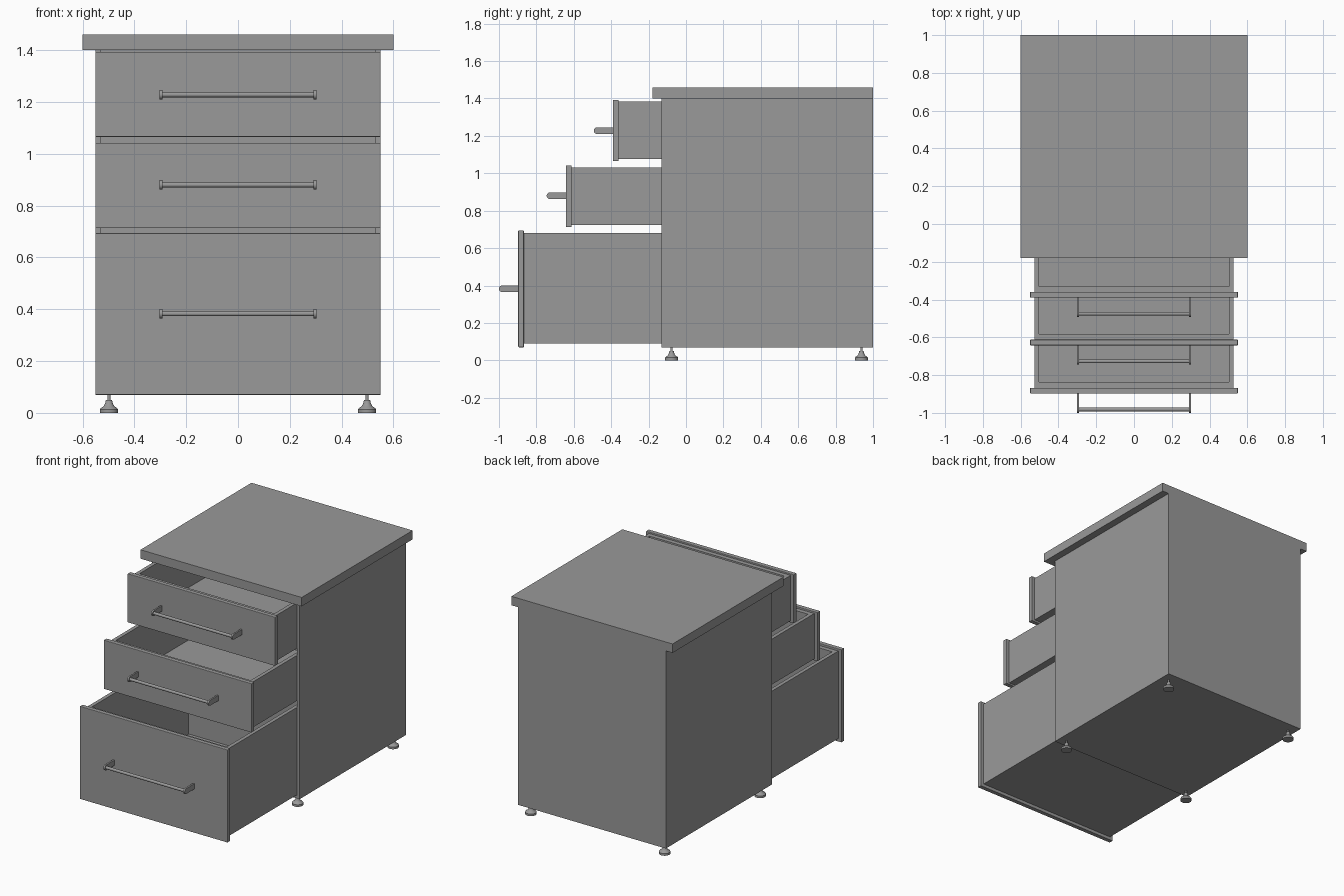
import bpy, bmesh, math
from mathutils import Matrix

if "Cube" in bpy.data.objects:
    bpy.data.objects.remove(bpy.data.objects["Cube"], do_unlink=True)

grey = bpy.data.materials.new("plain grey")
grey.use_nodes = True
colour = (0.32, 0.32, 0.32, 1)
grey.diffuse_color = colour
grey.node_tree.nodes["Principled BSDF"].inputs["Base Color"].default_value = colour


def finish(name, bm, smooth=False):
    bmesh.ops.recalc_face_normals(bm, faces=bm.faces)
    mesh = bpy.data.meshes.new(name)
    bm.to_mesh(mesh)
    bm.free()
    mesh.materials.append(grey)
    obj = bpy.data.objects.new(name, mesh)
    bpy.context.collection.objects.link(obj)
    if smooth:
        bpy.ops.object.select_all(action='DESELECT')
        obj.select_set(True)
        bpy.context.view_layer.objects.active = obj
        bpy.ops.object.shade_smooth_by_angle(angle=math.radians(35))
    return obj


def add_box(bm, x, y, z):
    """Add a box from (low, high) ranges."""
    spans = (x, y, z)
    centre = [(a + b) / 2 for a, b in spans]
    size = [b - a for a, b in spans]
    matrix = Matrix.Translation(centre) @ Matrix.Diagonal((*size, 1))
    bmesh.ops.create_cube(bm, size=1, matrix=matrix)


def boxes(name, parts):
    bm = bmesh.new()
    for part in parts:
        add_box(bm, *part)
    return finish(name, bm)


# Cabinet shell, open at the front
W, FRONT, BACK, BASE, TOP, T = 0.55, -0.13, 1.0, 0.07, 1.40, 0.02
boxes("worktop", [((-0.6, 0.6), (-0.18, BACK), (TOP, 1.46))])
for side, s in (("left", 1), ("right", -1)):
    x = sorted((s * W, s * (W - T)))
    boxes(side + "_panel", [(x, (FRONT, BACK), (BASE, TOP))])
boxes("bottom_panel", [((T - W, W - T), (FRONT, BACK), (BASE, BASE + T))])
boxes("back_panel", [((T - W, W - T), (BACK - T, BACK), (BASE + T, TOP))])


def drawer(name, y, front_z, box_z):
    """Open tray with a front board; y is the face of the board."""
    w, t, depth = 0.527, 0.025, 1.09
    y0 = y + 0.03
    y1 = y0 + depth
    low, high = box_z
    floor = low + 0.013
    boxes(name + "_drawer_box", [
        ((-w, w), (y0, y1), (low, floor)),
        ((-w, t - w), (y0, y1), (floor, high)),
        ((w - t, w), (y0, y1), (floor, high)),
        ((t - w, w - t), (y0, y0 + 0.03), (floor, high)),
        ((t - w, w - t), (y1 - 0.03, y1), (floor, high)),
    ])
    board = boxes(name + "_drawer_front", [((-W, W), (y, y0), front_z)])
    bevel = board.modifiers.new("eased edges", 'BEVEL')
    bevel.width = 0.003
    bevel.segments = 2


def handle(name, y, z):
    """Round bar held by two round-ended brackets."""
    half, r = 0.303, 0.018
    bm = bmesh.new()
    tip = y - 0.103 + r
    outline = [(y, -r)]
    for i in range(13):
        a = -math.pi / 2 - math.pi * i / 12
        outline.append((tip + r * math.cos(a), r * math.sin(a)))
    outline.append((y, r))
    for s in (-1, 1):
        verts = [bm.verts.new((s * half, py, z + pz)) for py, pz in outline]
        face = bm.faces.new(verts)
        grown = bmesh.ops.extrude_face_region(bm, geom=[face], use_keep_orig=True)
        moved = [v for v in grown["geom"] if isinstance(v, bmesh.types.BMVert)]
        bmesh.ops.translate(bm, verts=moved, vec=(-s * 0.011, 0, 0))
    matrix = Matrix.Translation((0, tip, z)) @ Matrix.Rotation(math.pi / 2, 4, 'Y')
    bmesh.ops.create_cone(bm, cap_ends=True, segments=20, radius1=0.01,
                          radius2=0.01, depth=2 * half - 0.02, matrix=matrix)
    finish(name + "_handle", bm, True)


# Three drawers, each pulled out further than the one above
for name, y, front_z, box_z, grip in (
        ("top", -0.39, (1.065, 1.393), (1.077, 1.383), 1.228),
        ("middle", -0.642, (0.713, 1.042), (0.724, 1.03), 0.88),
        ("bottom", -0.897, (BASE, 0.694), (0.091, 0.68), 0.383)):
    drawer(name, y, front_z, box_z)
    handle(name, y, grip)


def foot(name, x, y):
    """Turned foot: wide pad, flared neck and thin stem."""
    profile = [(0, 0), (0.035, 0), (0.035, 0.014), (0.031, 0.019),
               (0.021, 0.025), (0.015, 0.036), (0.012, 0.05),
               (0.006, 0.05), (0.006, BASE), (0, BASE)]
    bm = bmesh.new()
    verts = [bm.verts.new((r, 0, z)) for r, z in profile]
    edges = [bm.edges.new(pair) for pair in zip(verts, verts[1:])]
    bmesh.ops.spin(bm, geom=verts + edges, cent=(0, 0, 0), axis=(0, 0, 1),
                   angle=2 * math.pi, steps=24)
    bmesh.ops.remove_doubles(bm, verts=bm.verts, dist=0.0001)
    bmesh.ops.translate(bm, verts=bm.verts, vec=(x, y, 0))
    finish(name, bm, True)


for side, x in (("left", 0.498), ("right", -0.498)):
    foot("front_%s_foot" % side, x, -0.077)
    foot("back_%s_foot" % side, x, 0.938)
